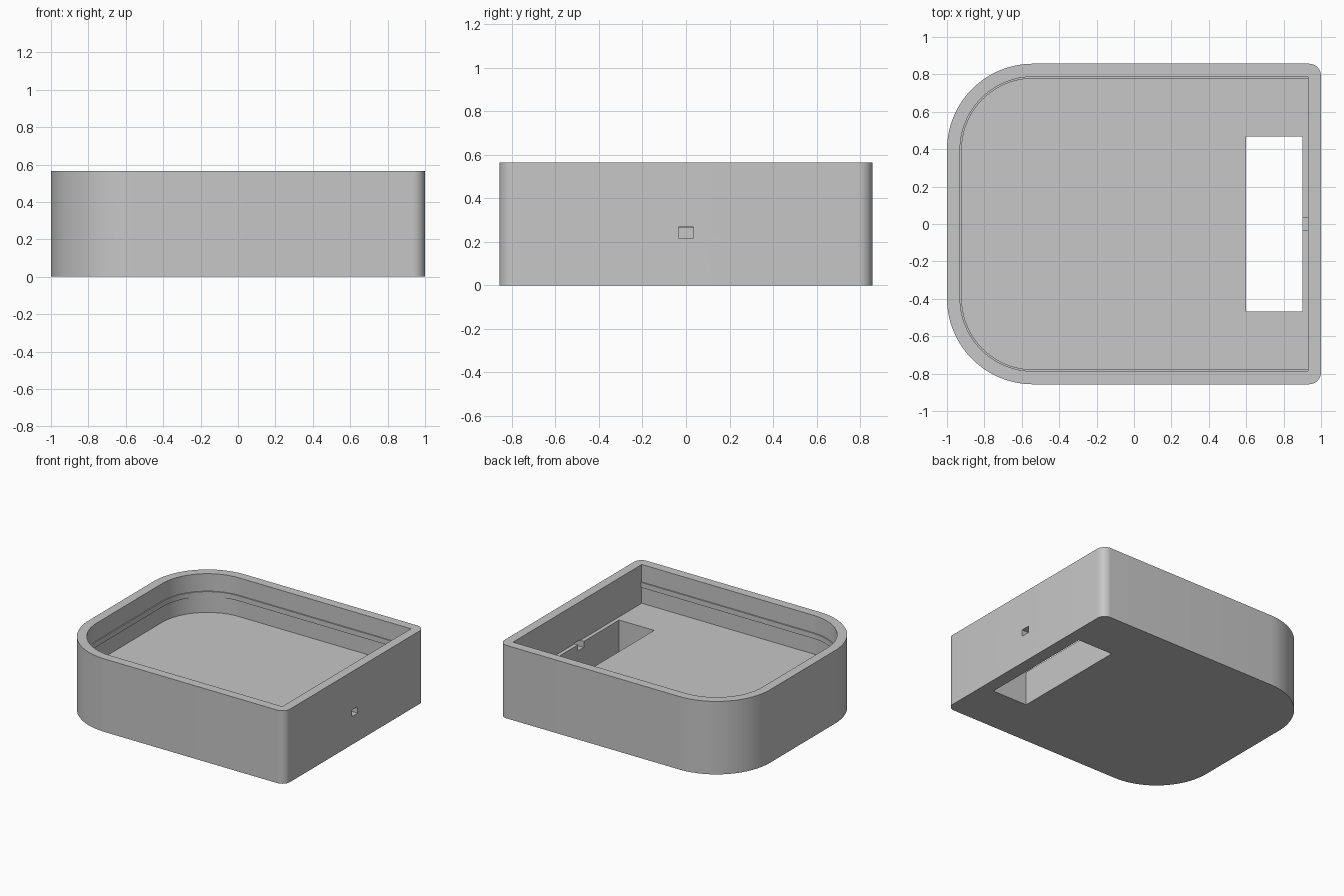
import bpy, bmesh, math

cube = bpy.data.objects.get("Cube")
if cube:
    bpy.data.objects.remove(cube, do_unlink=True)

HEIGHT, FLOOR = 0.565, 0.265
HALF_X, HALF_Y, WALL = 1.0, 0.857, 0.07
BIG_R, SMALL_R = 0.46, 0.065

grey = bpy.data.materials.new("matte grey")
grey.use_nodes = True
colour = (0.57, 0.57, 0.57, 1)
grey.diffuse_color = colour
grey.node_tree.nodes["Principled BSDF"].inputs["Base Color"].default_value = colour


def arc(cx, cy, r, start, steps):
    """Quarter circle, counter-clockwise."""
    if r == 0:
        return [(cx, cy)]
    angles = [math.radians(start + 90 * i / steps) for i in range(steps + 1)]
    return [(cx + r * math.cos(a), cy + r * math.sin(a)) for a in angles]


def left_half(inset):
    """Path along the back wall, round the left end and along the front wall."""
    r, cx, cy = BIG_R - inset, BIG_R - HALF_X, HALF_Y - BIG_R
    return arc(cx, cy, r, 90, 28) + arc(cx, -cy, r, 180, 28)


def outline(inset, right_r):
    """Closed outline: big corners at the left, small ones at the right."""
    x, y = HALF_X - inset - right_r, HALF_Y - inset - right_r
    return left_half(inset) + arc(x, -y, right_r, 270, 10) + arc(x, y, right_r, 0, 10)


def prism(name, points, z0, z1):
    bm = bmesh.new()
    base = bm.faces.new([bm.verts.new((x, y, z0)) for x, y in points])
    top = bmesh.ops.extrude_face_region(bm, geom=[base])["geom"]
    bmesh.ops.translate(bm, vec=(0, 0, z1 - z0),
                        verts=[v for v in top if isinstance(v, bmesh.types.BMVert)])
    bmesh.ops.recalc_face_normals(bm, faces=bm.faces)
    mesh = bpy.data.meshes.new(name)
    bm.to_mesh(mesh)
    bm.free()
    mesh.materials.append(grey)
    obj = bpy.data.objects.new(name, mesh)
    bpy.context.collection.objects.link(obj)
    return obj


def rectangle(x0, x1, half_y):
    return [(x0, -half_y), (x1, -half_y), (x1, half_y), (x0, half_y)]


def carve(obj, cutter):
    """Subtract the cutter, bake the result and drop the cutter."""
    cutter.hide_render = True
    mod = obj.modifiers.new("carve", "BOOLEAN")
    mod.operation, mod.solver, mod.object = "DIFFERENCE", "EXACT", cutter
    graph = bpy.context.evaluated_depsgraph_get()
    mesh = bpy.data.meshes.new_from_object(obj.evaluated_get(graph))
    obj.modifiers.clear()
    obj.data = mesh
    bpy.data.objects.remove(cutter, do_unlink=True)


def smooth(obj):
    bpy.ops.object.select_all(action="DESELECT")
    obj.select_set(True)
    bpy.context.view_layer.objects.active = obj
    bpy.ops.object.shade_smooth_by_angle(angle=math.radians(30))


# Open tray with a thick floor
tray = prism("tray", outline(0, SMALL_R), 0, HEIGHT)
carve(tray, prism("cavity_cutter", outline(WALL, 0), FLOOR, HEIGHT + 0.1))

# Slot through the floor and small port through the right wall
carve(tray, prism("slot_cutter", rectangle(0.6, 0.9, 0.468), -0.1, FLOOR + 0.1))
carve(tray, prism("port_cutter", rectangle(0.85, 1.1, 0.035), 0.218, 0.269))
smooth(tray)

# Thin rib inside the front, left and back walls
right_x = HALF_X - WALL


def rib_path(inset):
    y = HALF_Y - inset
    return [(right_x, y)] + left_half(inset) + [(right_x, -y)]


rib = prism("snap_rib", rib_path(WALL - 0.01) + rib_path(WALL + 0.009)[::-1], 0.39, 0.43)
smooth(rib)
